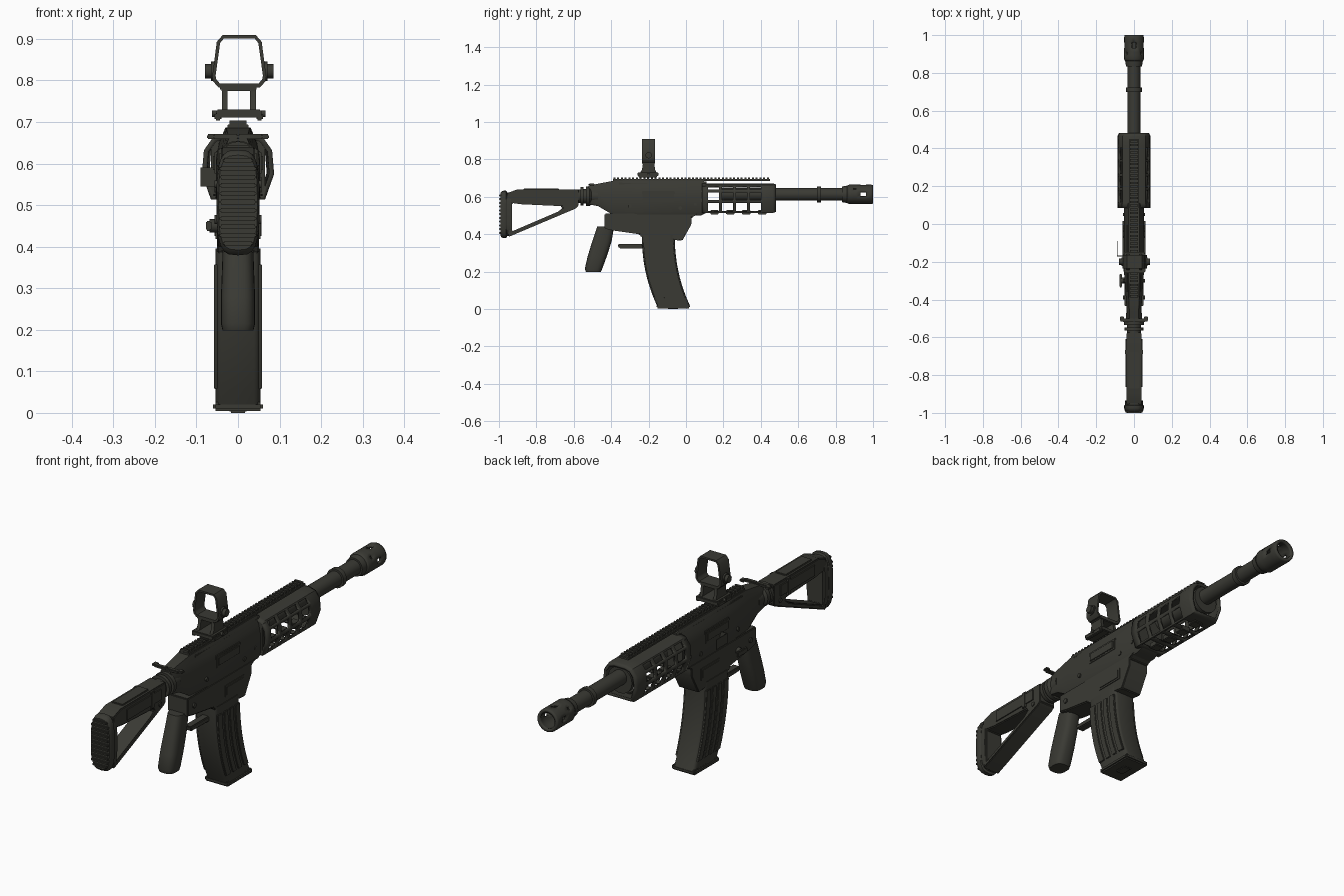
import bpy, bmesh, math

cube = bpy.data.objects.get("Cube")
if cube:
    bpy.data.objects.remove(cube, do_unlink=True)

COLOUR = (0.042, 0.042, 0.034, 1)
gunmetal = bpy.data.materials.new("dark olive gunmetal")
gunmetal.use_nodes = True
gunmetal.diffuse_color = COLOUR
shader = gunmetal.node_tree.nodes["Principled BSDF"]
shader.inputs["Base Color"].default_value = COLOUR
shader.inputs["Roughness"].default_value = 0.7


def finish(name, bm, bevel=0, angle=35):
    bmesh.ops.recalc_face_normals(bm, faces=bm.faces)
    if bevel:
        edges = [e for e in bm.edges if len(e.link_faces) == 2 and e.calc_face_angle() > 0.5]
        bmesh.ops.bevel(bm, geom=edges, offset=bevel, segments=2, affect='EDGES', clamp_overlap=True)
    mesh = bpy.data.meshes.new(name)
    bm.to_mesh(mesh)
    bm.free()
    mesh.materials.append(gunmetal)
    for p in mesh.polygons:
        p.use_smooth = True
    mesh.set_sharp_from_angle(angle=math.radians(angle))
    ob = bpy.data.objects.new(name, mesh)
    bpy.context.scene.collection.objects.link(ob)
    return ob


def skin(bm, loops, caps=True, closed=False):
    """Bridge equal-length point loops; returns the side faces as rows."""
    rings = [[bm.verts.new(p) for p in loop] for loop in loops]
    n = len(rings[0])
    pairs = list(zip(rings, rings[1:])) + ([(rings[-1], rings[0])] if closed else [])
    rows = [[bm.faces.new((a[i], a[(i + 1) % n], b[(i + 1) % n], b[i])) for i in range(n)]
            for a, b in pairs]
    if caps and not closed:
        bm.faces.new(rings[0])
        bm.faces.new(rings[-1])
    return rows


def loft(name, loops, bevel=0, caps=True, closed=False):
    bm = bmesh.new()
    skin(bm, loops, caps, closed)
    return finish(name, bm, bevel)


def box(name, x, y, z, bevel=0.003):
    return loft(name, [[(x[0], y[0], h), (x[1], y[0], h), (x[1], y[1], h), (x[0], y[1], h)] for h in z], bevel)


def side_prism(name, pts, half, bevel=0.004):
    return loft(name, [[(x, y, z) for y, z in pts] for x in (-half, half)], bevel)


def circle(y, r, z=0.613, n=24):
    return [(r * math.cos(math.tau * i / n), y, z + r * math.sin(math.tau * i / n)) for i in range(n)]


def lathe(name, profile, z=0.613):
    return loft(name, [circle(y, r, z) for y, r in profile])


def pin(name, x, y, z, r):
    return loft(name, [[(h, y + r * math.cos(math.tau * i / 12), z + r * math.sin(math.tau * i / 12))
                        for i in range(12)] for h in x])


def rounded(a, b, n=24, power=0.5):
    """Squarish oval with half sizes a and b."""
    out = []
    for i in range(n):
        c, s = math.cos(math.tau * i / n), math.sin(math.tau * i / n)
        out.append((a * math.copysign(abs(c) ** power, c), b * math.copysign(abs(s) ** power, s)))
    return out


def mirror(half):
    return half + [(-x, z) for x, z in reversed(half)]


# Upper receiver
def receiver_loop(y, low, high, w, top):
    h = high - low
    half = [(top, high), (w * 0.85, high - 0.2 * h), (w, high - 0.4 * h), (w, low + 0.1 * h), (w * 0.85, low)]
    return [(x, y, z) for x, z in mirror(half)]


loft("upper_receiver", [receiver_loop(*s) for s in (
    (-0.52, 0.56, 0.66, 0.036, 0.022), (-0.47, 0.55, 0.67, 0.038, 0.024),
    (-0.39, 0.503, 0.685, 0.043, 0.028), (-0.25, 0.5, 0.687, 0.053, 0.03),
    (0.08, 0.5, 0.687, 0.054, 0.03), (0.11, 0.515, 0.68, 0.05, 0.028))])

# Lower receiver with magazine well
side_prism("lower_receiver", [(-0.435, 0.51), (-0.435, 0.43), (-0.39, 0.42), (-0.25, 0.4), (-0.24, 0.385),
                              (-0.02, 0.365), (0.03, 0.455), (0.03, 0.49), (0.07, 0.51)], 0.051)

# Raised panels and pins on both sides
for side, s in (("left", 1), ("right", -1)):
    def span(a, b):
        return tuple(sorted((s * a, s * b)))
    box(f"{side}_port_border", span(0.045, 0.056), (-0.235, -0.06), (0.573, 0.63))
    box(f"{side}_port_cover", span(0.05, 0.06), (-0.225, -0.07), (0.582, 0.621))
    box(f"{side}_well_border", span(0.045, 0.054), (-0.17, -0.03), (0.415, 0.472))
    box(f"{side}_well_panel", span(0.05, 0.057), (-0.162, -0.038), (0.423, 0.464))
    box(f"{side}_upper_seam", span(0.024, 0.036), (-0.36, 0.1), (0.664, 0.676))
    for y, z, r in ((-0.39, 0.465, 0.011), (-0.3, 0.55, 0.009), (-0.03, 0.54, 0.01), (0.05, 0.56, 0.008)):
        pin(f"{side}_pin", span(0.03, 0.057), y, z, r)
    # Charging handle half with its swept tip
    box(f"{side}_charging_arm", span(0, 0.06), (-0.52, -0.5), (0.659, 0.671))
    box(f"{side}_charging_tip", span(0.053, 0.075), (-0.515, -0.49), (0.659, 0.671))

# Selector on one side and the thin open cover
pin("selector_hub", (-0.068, -0.045), -0.3, 0.45, 0.016)
box("selector_lever", (-0.077, -0.064), (-0.335, -0.265), (0.438, 0.462))
box("open_cover", (-0.09, -0.087), (-0.17, -0.09), (0.545, 0.59), 0)
box("cover_bracket", (-0.09, -0.05), (-0.172, -0.168), (0.545, 0.59), 0)

# Toothed top rail
box("rail_base", (-0.025, 0.025), (-0.39, 0.45), (0.685, 0.694), 0.001)
for i in range(42):
    y = -0.388 + 0.02 * i
    box("rail_tooth", (-0.02, 0.02), (y, y + 0.011), (0.693, 0.703), 0)

# Vented handguard shell
section = mirror([(0.03, 0.672), (0.06, 0.663), (0.082, 0.632), (0.087, 0.575), (0.065, 0.513)])
stations = [0.085, 0.11, 0.185, 0.26, 0.335, 0.41, 0.465, 0.482]
bm = bmesh.new()
rows = skin(bm, [[(x * k, y, 0.6 + (z - 0.6) * k) for x, z in section]
                 for y, k in zip(stations, [1] * 7 + [0.92])], caps=False)
vents = [row[i] for row in rows[1:5] for i in (1, 2, 3, 4, 5, 6, 7)]
bmesh.ops.recalc_face_normals(bm, faces=bm.faces)
bmesh.ops.inset_individual(bm, faces=vents, thickness=0.011)
bmesh.ops.delete(bm, geom=vents, context='FACES')
shell = finish("handguard", bm)
thick = shell.modifiers.new("thickness", 'SOLIDIFY')
thick.thickness = 0.012
thick.offset = -1
lathe("handguard_front_ring", [(0.455, 0.06), (0.475, 0.06)], 0.6)
box("handguard_back_plate", (-0.065, 0.065), (0.085, 0.112), (0.525, 0.66))
for i in range(4):
    y = 0.13 + 0.085 * i
    box("lower_rail_lug", (-0.022, 0.022), (y, y + 0.045), (0.505, 0.53))

# Barrel and hollow muzzle brake
lathe("barrel", [(0.18, 0.034), (0.7, 0.034), (0.7, 0.043), (0.722, 0.043), (0.722, 0.034),
                 (0.835, 0.034), (0.835, 0.042), (0.865, 0.047), (0.885, 0.047)])
bm = bmesh.new()
rows = skin(bm, [circle(y, r) for y, r in ((0.862, 0.047), (0.872, 0.052), (0.895, 0.052), (0.91, 0.052),
                                          (0.932, 0.052), (0.962, 0.052), (0.99, 0.052), (1.0, 0.049))], caps=False)
slots = [rows[4][i] for i in (0, 23, 11, 12, 5, 6)] + [rows[2][i] for i in (2, 9)]
bmesh.ops.delete(bm, geom=slots, context='FACES')
brake = finish("muzzle_brake", bm)
thick = brake.modifiers.new("thickness", 'SOLIDIFY')
thick.thickness = 0.014
thick.offset = -1

# Stock connector rings
lathe("stock_connector", [(-0.59, 0.036), (-0.565, 0.036), (-0.565, 0.05), (-0.548, 0.05), (-0.548, 0.038),
                          (-0.535, 0.038), (-0.535, 0.052), (-0.515, 0.052), (-0.505, 0.042), (-0.47, 0.042)], 0.603)

# Open triangular stock
outer = [(-0.955, 0.62), (-0.9, 0.64), (-0.575, 0.64), (-0.575, 0.55), (-0.59, 0.537), (-0.95, 0.385)]
inner = [(-0.93, 0.567), (-0.88, 0.56), (-0.665, 0.55), (-0.66, 0.54), (-0.685, 0.52), (-0.93, 0.415)]
w = 0.041
loft("stock_frame", [[(x, y, z) for y, z in pts] for x, pts in
                     ((-w, outer), (w, outer), (w, inner), (-w, inner))], 0.004, closed=True)
box("stock_cheek_band", (-0.046, 0.046), (-0.87, -0.61), (0.568, 0.632), 0.008)
box("stock_top_strip", (-0.028, 0.028), (-0.87, -0.68), (0.63, 0.645))
box("stock_clamp", (-0.048, 0.048), (-0.69, -0.665), (0.56, 0.637))
pin("stock_pin", (-0.045, 0.045), -0.62, 0.555, 0.01)

# Ribbed butt pad
pad = rounded(0.052, 0.127, power=0.6)
loft("butt_plate", [[(x * k, y, 0.506 + z * k) for x, z in pad] for y, k in ((-0.965, 0.93), (-0.935, 0.9))])
loft("butt_pad", [[(x * k, y, 0.506 + z * k) for x, z in pad]
                  for y, k in ((-0.992, 0.9), (-0.985, 0.97), (-0.975, 1), (-0.962, 1), (-0.958, 0.95))])
for i in range(11):
    z = 0.402 + 0.02 * i
    half = 0.036 if i in (0, 10) else 0.044
    box("pad_rib", (-half, half), (-1.0, -0.98), (z, z + 0.011))

# Pistol grip
grip = [(0.44, -0.475, -0.385, 0.036), (0.36, -0.502, -0.398, 0.038), (0.28, -0.526, -0.424, 0.041),
        (0.215, -0.541, -0.448, 0.041), (0.198, -0.535, -0.455, 0.037)]
loft("pistol_grip", [[(x, (a + b) / 2 + y, z) for x, y in rounded(w, (b - a) / 2, power=0.7)]
                     for z, a, b, w in grip])

# Trigger lever
side_prism("trigger_lever", [(-0.365, 0.347), (-0.36, 0.325), (-0.22, 0.322), (-0.22, 0.347)], 0.018)


# Curved magazine with side ribs and base plate
def sweep(z):
    return -0.148 + 0.08 * ((0.4 - z) / 0.38) ** 2.2


heights = [0.395 - 0.0375 * i for i in range(11)]
loft("magazine", [[(x, sweep(z) + y, z) for x, y in rounded(0.054, 0.088, power=0.25)] for z in heights])
for y0, y1 in ((-0.08, -0.045), (-0.033, -0.005), (0.007, 0.035), (0.047, 0.08)):
    loft("magazine_rib", [[(x, sweep(z) + y, z) for x, y in ((-0.058, y0), (0.058, y0), (0.058, y1), (-0.058, y1))]
                          for z in heights[1:-1]], 0.002)
box("magazine_base", (-0.06, 0.06), (-0.158, 0.022), (0.004, 0.026), 0.006)
box("magazine_base_button", (-0.02, 0.02), (-0.1, -0.04), (0, 0.008))

# Reflex sight: hood, mount and knobs
hood = mirror([(0.05, 0.783), (0.063, 0.798), (0.065, 0.81), (0.054, 0.893), (0.04, 0.909)])
hole = mirror([(0.046, 0.792), (0.055, 0.802), (0.057, 0.811), (0.046, 0.89), (0.037, 0.901)])
loft("sight_hood", [[(x + 0.003, y, z) for x, z in pts] for y, pts in
                    ((-0.235, hood), (-0.165, hood), (-0.165, hole), (-0.235, hole))], closed=True)
box("sight_top_plate", (-0.043, 0.045), (-0.235, -0.165), (0.775, 0.787))
for x in (-0.032, 0.036):
    loft("sight_post", [[(x - 0.007, a, z), (x + 0.007, a, z), (x + 0.007, b, z), (x - 0.007, b, z)]
                        for z, a, b in ((0.722, -0.25, -0.155), (0.745, -0.235, -0.165), (0.78, -0.23, -0.17))])
box("sight_base", (-0.052, 0.056), (-0.26, -0.148), (0.711, 0.73))
for x in (-0.048, 0.052):
    box("sight_foot", (x - 0.008, x + 0.008), (-0.255, -0.155), (0.704, 0.722))
pin("clamp_screw", (-0.062, 0.066), -0.2, 0.72, 0.008)
for s in (-1, 1):
    inner_x, mid_x, outer_x = (0.003 + s * v for v in (0.058, 0.068, 0.082))
    pin("sight_knob_neck", (inner_x, mid_x), -0.2, 0.822, 0.023)
    pin("sight_knob", (mid_x, outer_x), -0.2, 0.822, 0.017)
